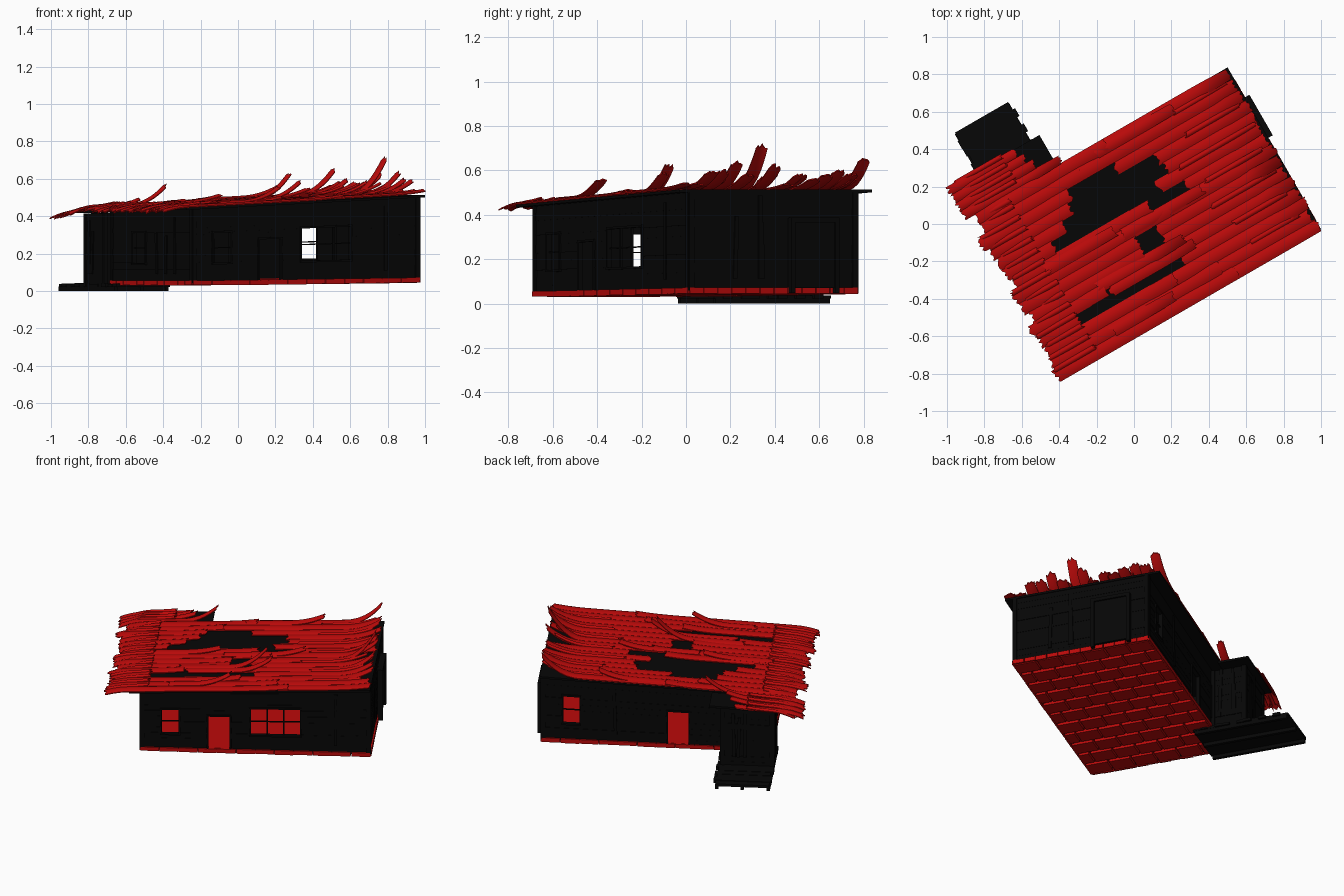
import bpy, bmesh, math, random
from mathutils import Matrix, Vector

if "Cube" in bpy.data.objects:
    bpy.data.objects.remove(bpy.data.objects["Cube"])

random.seed(4)
R = random.uniform
ROT = Matrix.Rotation(math.radians(30), 4, 'Z')


def mat(name, col):
    m = bpy.data.materials.new(name)
    m.diffuse_color = (*col, 1)
    m.use_nodes = True
    m.node_tree.nodes["Principled BSDF"].inputs["Base Color"].default_value = m.diffuse_color
    return m


BLACK = mat("charred_wood", (0.002, 0.002, 0.002))
RED = mat("red_paint", (0.5, 0.003, 0.003))


def finish(name, bm, material, tilt=True, smooth=False):
    """House space (u, v, z): lean along u, then turn 30 degrees."""
    for p in bm.verts:
        if tilt:
            f = min(max((p.co.z - 0.04) / 0.435, 0), 1)
            p.co.z += p.co.x * (0.01 + 0.037 * f)
        p.co = ROT @ p.co
    bmesh.ops.recalc_face_normals(bm, faces=bm.faces)
    me = bpy.data.meshes.new(name)
    bm.to_mesh(me)
    bm.free()
    me.materials.append(material)
    ob = bpy.data.objects.new(name, me)
    bpy.context.collection.objects.link(ob)
    if smooth:
        bpy.context.view_layer.objects.active = ob
        ob.select_set(True)
        bpy.ops.object.shade_smooth_by_angle(angle=math.radians(35))
        ob.select_set(False)
    return ob


def box(bm, u0, u1, v0, v1, z0, z1, spin=None):
    c = Vector(((u0 + u1) / 2, (v0 + v1) / 2, (z0 + z1) / 2))
    m = Matrix.Translation(c)
    if spin:
        m = m @ Matrix.Rotation(spin[0], 4, spin[1])
    bmesh.ops.create_cube(bm, size=1, matrix=m @ Matrix.Diagonal((u1 - u0, v1 - v0, z1 - z0, 1)))


def wall(name, along, a0, a1, pos, out, openings, z0=0.05, z1=0.47):
    """Clapboard wall along 'u' or 'v' with framed openings (a0, a1, z0, z1, mullions)."""
    bm = bmesh.new()

    def put(s0, s1, d0, d1, b0, b1, ang=0):
        lo, hi = sorted((pos + out * d0, pos + out * d1))
        if along == 'u':
            box(bm, s0, s1, lo, hi, b0, b1, (ang, 'Y'))
        else:
            box(bm, lo, hi, s0, s1, b0, b1, (ang, 'X'))

    zs = {z0 + (z1 - z0) * i / 11 for i in range(12)}
    for o in openings:
        zs |= {max(o[2], z0), o[3]}
    zs = sorted(zs)
    for b0, b1 in zip(zs, zs[1:]):
        mid, s, runs = (b0 + b1) / 2, a0, []
        for o in sorted(openings):
            if o[2] < mid < o[3]:
                runs.append((s, o[0]))
                s = o[1]
        runs.append((s, a1))
        for s0, s1 in runs:
            put(s0, s1, -0.02, R(-0.005, 0.0), b0, b1)
    for o in openings:
        w = 0.01
        for s in (o[0] - w, o[1]):
            put(s, s + w, -0.02, 0.005, o[2], o[3] + w)
        put(o[0] - w, o[1] + w, -0.02, 0.006, o[3], o[3] + w)
        if o[2] > 0.06:
            put(o[0] - w, o[1] + w, -0.02, 0.008, o[2] - w, o[2])
            put(o[0], o[1], -0.014, -0.006, (o[2] + o[3]) / 2 - 0.003, (o[2] + o[3]) / 2 + 0.003)
        for k in range(o[4]):
            s = o[0] + (o[1] - o[0]) * (k + 1) / (o[4] + 1)
            put(s - 0.004, s + 0.004, -0.014, -0.004, o[2], o[3])
    for s in (a0, a1 - 0.025):
        put(s, s + 0.025, -0.02, 0.004, z0, z1)
    # loose boards nailed over the cladding
    for k in range(3):
        s = R(a0 + 0.06, a1 - 0.06)
        if not any(o[0] - 0.06 < s < o[1] + 0.06 for o in openings):
            put(s - 0.01, s + 0.01, 0, 0.006, 0.1, R(0.3, 0.45), R(-0.04, 0.04))
    finish(name, bm, BLACK)


# Main walls and side annex
U0, U1, V0, V1 = -0.555, 0.848, -0.474, 0.402
A0, A1, AV = -0.59, -0.265, 0.625
wall("front_wall", 'u', U0, U1, V0, -1,
     [(-0.425, -0.32, 0.16, 0.325, 0), (-0.14, -0.01, 0.05, 0.28, 0), (0.12, 0.42, 0.16, 0.33, 2)])
wall("back_wall", 'u', U0, U1, V1, 1, [(0.615, 0.715, 0.16, 0.33, 0), (-0.05, 0.075, 0.05, 0.275, 0)])
wall("left_wall", 'v', V0, V1, U0, -1, [(0.03, 0.16, 0.16, 0.33, 0)])
wall("right_wall", 'v', V0, V1, U1, 1, [])
wall("annex_back_wall", 'u', A0, A1, AV, 1, [], 0.03, 0.44)
wall("annex_left_wall", 'v', V1, AV, A0, -1, [], 0.03, 0.44)
wall("annex_right_wall", 'v', V1, AV, A1, 1, [], 0.03, 0.44)

# Brick foundation and red floor
bm = bmesh.new()
box(bm, U0 + 0.005, U1 - 0.005, V0 + 0.005, V1 - 0.005, 0.055, 0.063)
finish("floor_slab", bm, RED)
bm = bmesh.new()
rows, cols = 11, 6
du, dv = (U1 - U0) / rows, (V1 - V0) / cols
for i in range(rows):
    for j in range(-1, cols):
        a = V0 + (j + 0.5 * (i % 2)) * dv
        b0, b1 = max(a + 0.006, V0 - 0.003), min(a + dv - 0.006, V1 + 0.003)
        if b1 - b0 > 0.02:
            u = U0 + i * du
            box(bm, u + 0.012, u + du - 0.012, b0, b1, 0.034 + R(0, 0.003), 0.057)
for k in range(12):
    a, b = U0 + k * (U1 - U0) / 12, U0 + (k + 1) * (U1 - U0) / 12
    for v in (V0, V1):
        box(bm, a + 0.002, b - 0.002, v - 0.006, v + 0.006, 0.034 + R(0, 0.004), 0.062)
    a, b = V0 + k * (V1 - V0) / 12, V0 + (k + 1) * (V1 - V0) / 12
    for u in (U0, U1):
        box(bm, u - 0.006, u + 0.006, a + 0.002, b - 0.002, 0.034 + R(0, 0.004), 0.062)
finish("foundation_bricks", bm, RED)

# Hatch box on the right wall
bm = bmesh.new()
box(bm, U1, 0.87, 0.05, 0.28, 0.06, 0.34)
for v in (0.04, 0.27):
    box(bm, U1, 0.88, v, v + 0.02, 0.04, 0.35)
box(bm, U1, 0.88, 0.04, 0.29, 0.335, 0.355)
finish("side_hatch", bm, BLACK)

# Boarded deck
bm = bmesh.new()
for k in range(13):
    v = 0.29 + k * 0.047
    box(bm, -0.59 + R(-0.01, 0.01), -0.25 + R(-0.01, 0.01), v, v + 0.0475, 0.022, 0.036 + R(0, 0.006))
for u in (-0.59, -0.43, -0.275):
    box(bm, u, u + 0.02, 0.3, 0.895, 0, 0.024)
finish("deck", bm, BLACK, tilt=False)

# Black roof sheathing
bm = bmesh.new()
box(bm, -0.62, 0.852, -0.525, 0.475, 0.462, 0.474)
box(bm, -0.62, -0.2, 0.47, 0.665, 0.445, 0.458)
finish("roof_sheathing", bm, BLACK)


def plank(bm, u0, u1, vc, w, z, curl=0.0, droop=0.02):
    """Arched roof strip with ragged ends, curling up at +u and drooping at -u."""
    nu, nv, L = 22, 6, u1 - u0
    bend = min(0.24, L * 0.6)
    rag0 = [R(0, 0.025) for _ in range(nv + 1)]
    rag1 = [R(0, 0.02) for _ in range(nv + 1)]
    grid = []
    for side in (0.003, -0.003):
        layer = []
        for i in range(nu + 1):
            f = i / nu
            f = f * f * (3 - 2 * f)
            row = []
            for j in range(nv + 1):
                g = j / nv * 2 - 1
                u = u0 + rag0[j] + (L - rag0[j] - rag1[j]) * f
                t = max(0, (u - (u1 - bend)) / bend)
                d = max(0, ((u0 + 0.16) - u) / 0.16)
                v = vc + g * w / 2 * (1 - 0.2 * min(1, curl * 8) * t ** 2)
                dz = curl * t ** 2.2 - droop * d * d + 0.009 * (1 - g * g)
                row.append(bm.verts.new((u, v, z + dz + side)))
            layer.append(row)
        grid.append(layer)
    top, bot = grid
    for i in range(nu):
        for j in range(nv):
            for lay in grid:
                bm.faces.new((lay[i][j], lay[i + 1][j], lay[i + 1][j + 1], lay[i][j + 1]))
        for j in (0, nv):
            bm.faces.new((top[i][j], top[i + 1][j], bot[i + 1][j], bot[i][j]))
    for i in (0, nu):
        for j in range(nv):
            bm.faces.new((top[i][j], top[i][j + 1], bot[i][j + 1], bot[i][j]))


# Red roof strips: gaps (start, end) in u per row leave the burnt holes
gaps = {3: (-0.5, 0.12), 4: (-0.3, 0.0), 5: (-0.02, 0.08), 6: (-0.02, 0.08), 8: (0.13, 0.33),
        9: (-0.42, 0.2), 10: (-0.32, 0.28), 11: (-0.24, 0.27), 12: (-0.21, 0.05)}
curls = {2: 0.07, 3: 0.08, 4: 0.12, 5: 0.06, 6: 0.2, 7: 0.1, 9: 0.06, 10: 0.04, 11: 0.06, 12: 0.08, 13: 0.06, 14: 0.13}
bm = bmesh.new()
for i in range(15):
    vc = -0.497 + 0.067 * i
    end0, end1 = -0.78 + (R(0, 0.05) if i else 0), 0.87 - R(0, 0.025)
    g = gaps.get(i)
    c = curls.get(i, 0.015)
    if g:
        plank(bm, end0, g[0], vc, 0.074, 0.477, 0.01, R(0.01, 0.03))
        plank(bm, g[1], end1, vc, 0.074, 0.477, c, 0)
    else:
        m = R(-0.2, 0.3)
        plank(bm, end0, m + 0.08, vc, 0.074, 0.477, R(0.01, 0.02), R(0.01, 0.03))
        plank(bm, m, end1, vc, 0.074, 0.48, c, 0)
    # narrow splinters lying over the seams
    vs = vc + 0.033 if i < 14 else vc
    if i % 2:
        plank(bm, R(0.35, 0.5), end1 - R(0, 0.06), vs, 0.03, 0.483, c * R(0.5, 0.9), 0)
    plank(bm, end0 + R(0, 0.06), -0.5, vs, 0.03, 0.483, 0.01, 0.025)
# lifted strips in mid roof
for u0, u1, vc, c in [(-0.35, 0.2, -0.2, 0.13), (-0.4, 0.0, -0.44, 0.07), (-0.3, 0.24, -0.25, 0.09),
                      (-0.1, 0.42, -0.02, 0.04), (-0.55, -0.1, 0.02, 0.03), (0.0, 0.5, 0.43, 0.05)]:
    plank(bm, u0, u1, vc, 0.065, 0.485, c, 0)
finish("roof_strips", bm, RED, smooth=True)

# Annex roof strips
bm = bmesh.new()
for k in range(4):
    vc = 0.495 + 0.05 * k
    plank(bm, -0.79 + R(0, 0.02), -0.26 + 0.1 * (k == 0) - 0.03 * k, vc, 0.055, 0.472 - 0.007 * k,
          (0.1, 0.04, 0.03, 0.01)[k], 0.035)
    plank(bm, -0.76 + R(0, 0.04), -0.42, vc + 0.022, 0.028, 0.478 - 0.007 * k, 0.01, 0.045)
finish("annex_roof_strips", bm, RED, smooth=True)
